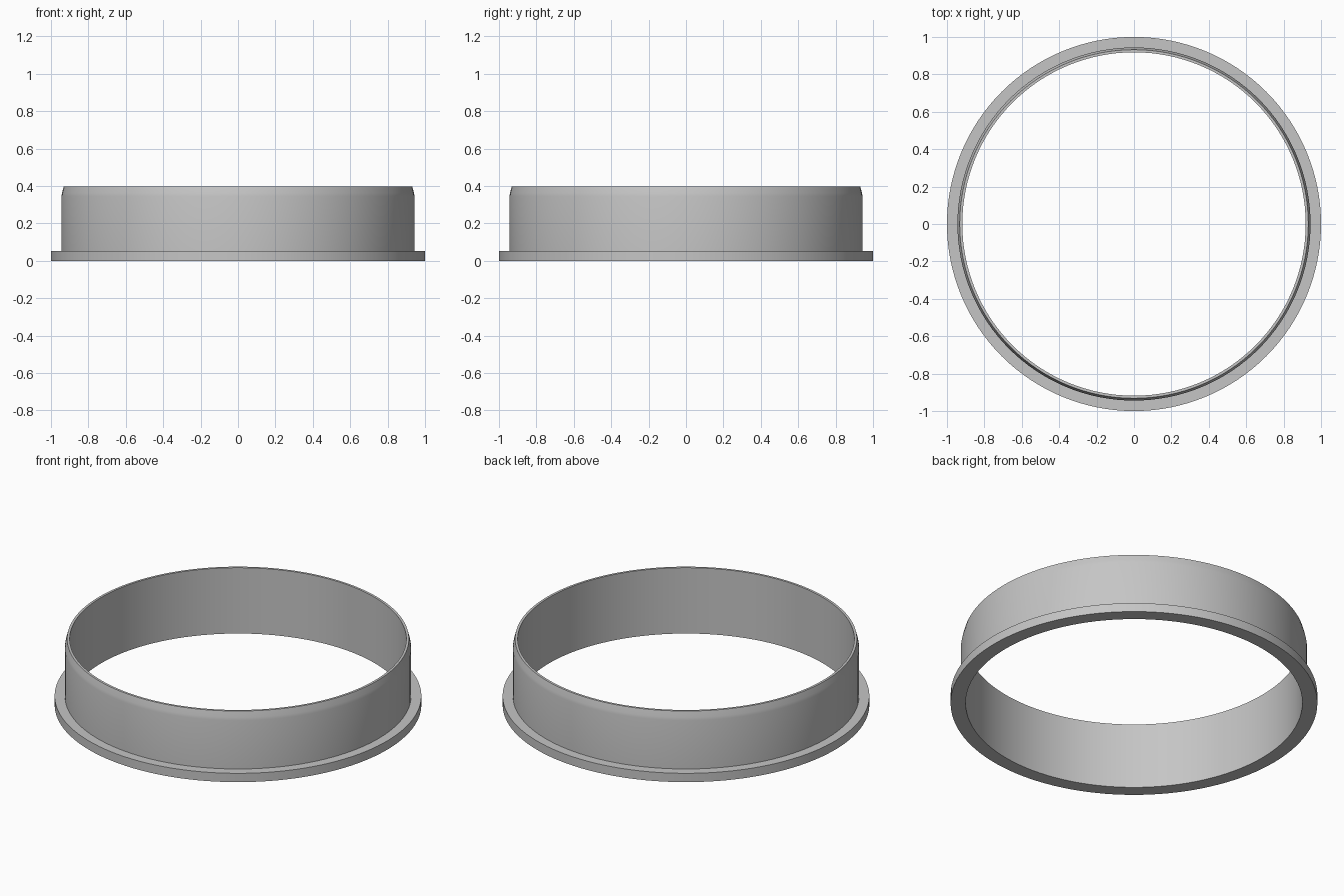
import bpy
import bmesh
import math

SEGMENTS = 128

cube = bpy.data.objects.get("Cube")
if cube:
    bpy.data.objects.remove(cube, do_unlink=True)

# Single plain grey material
grey = bpy.data.materials.new("plain_grey")
grey.use_nodes = True
colour = (0.56, 0.56, 0.56, 1)
grey.diffuse_color = colour
grey.node_tree.nodes["Principled BSDF"].inputs["Base Color"].default_value = colour


def lathe(name, profile):
    """Revolve a closed (radius, height) profile around the z axis."""
    bm = bmesh.new()
    rings = []
    for i in range(SEGMENTS):
        a = math.tau * i / SEGMENTS
        rings.append([bm.verts.new((r * math.cos(a), r * math.sin(a), z))
                      for r, z in profile])
    for i, ring in enumerate(rings):
        following = rings[(i + 1) % SEGMENTS]
        for j in range(len(profile)):
            k = (j + 1) % len(profile)
            bm.faces.new((ring[j], following[j], following[k], ring[k]))
    bmesh.ops.recalc_face_normals(bm, faces=bm.faces)
    mesh = bpy.data.meshes.new(name)
    bm.to_mesh(mesh)
    bm.free()
    mesh.materials.append(grey)
    obj = bpy.data.objects.new(name, mesh)
    bpy.context.collection.objects.link(obj)
    bpy.ops.object.select_all(action='DESELECT')
    obj.select_set(True)
    bpy.context.view_layer.objects.active = obj
    bpy.ops.object.shade_smooth_by_angle(angle=math.radians(30))
    return obj


# Flange, straight wall and tapered lip form one continuous ring
lathe("flanged_ring", [
    (0.918, 0), (1, 0), (1, 0.053), (0.944, 0.053),
    (0.944, 0.345), (0.941, 0.362), (0.932, 0.396), (0.918, 0.396),
])
